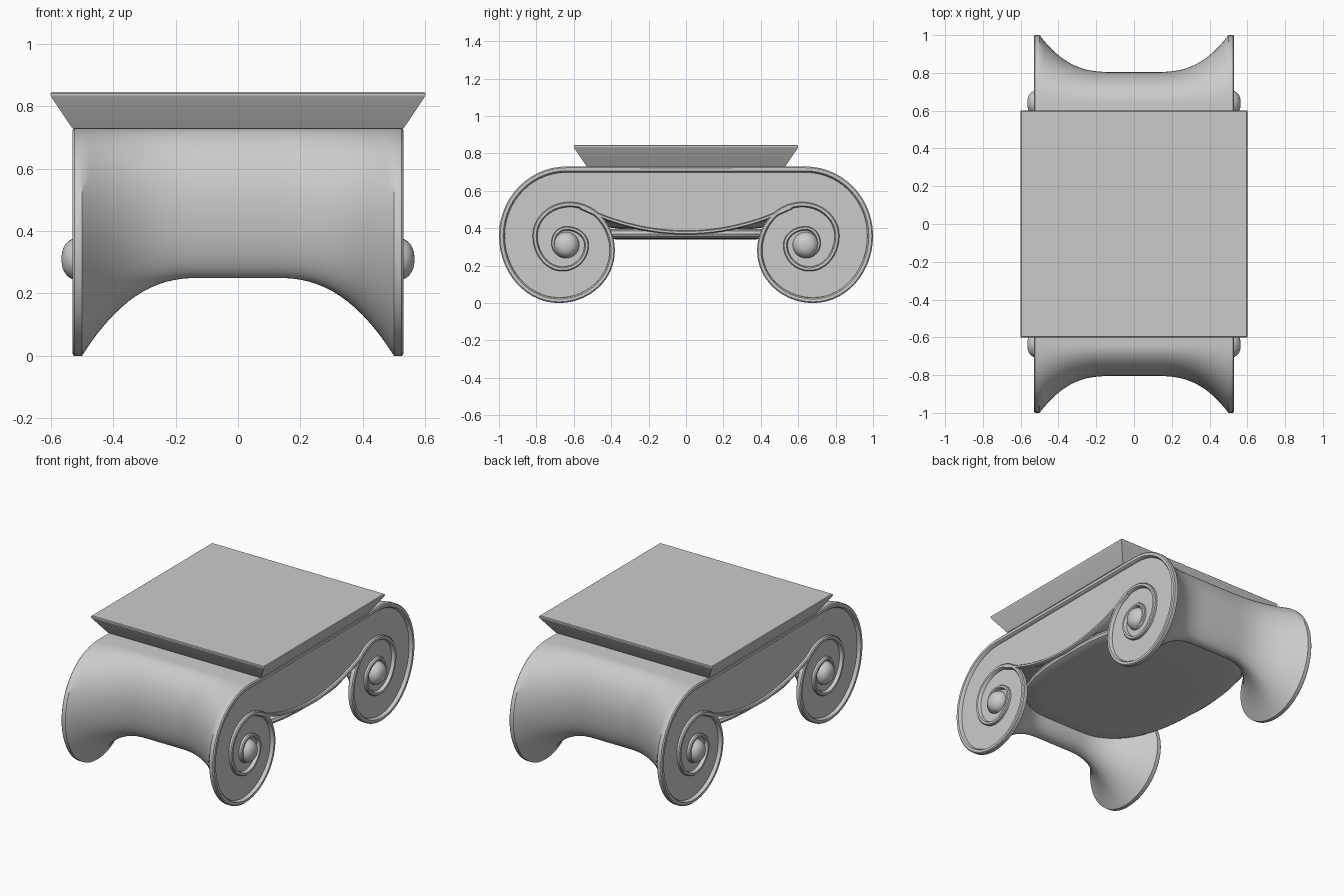
import bpy, bmesh, math
from mathutils import Vector

if "Cube" in bpy.data.objects:
    bpy.data.objects.remove(bpy.data.objects["Cube"], do_unlink=True)

stone = bpy.data.materials.new("grey stone")
stone.use_nodes = True
stone.diffuse_color = (0.6, 0.6, 0.6, 1)
stone.node_tree.nodes["Principled BSDF"].inputs["Base Color"].default_value = (0.6, 0.6, 0.6, 1)


def loft(name, sections, angle=35):
    """Skin a list of equally long closed point rings and cap the ends."""
    bm = bmesh.new()
    rows = [[bm.verts.new(p) for p in s] for s in sections]
    n = len(rows[0])
    for a, b in zip(rows, rows[1:]):
        for i in range(n):
            j = (i + 1) % n
            bm.faces.new((a[i], a[j], b[j], b[i]))
    bm.faces.new(rows[0])
    bm.faces.new(rows[-1])
    bmesh.ops.recalc_face_normals(bm, faces=bm.faces)
    mesh = bpy.data.meshes.new(name)
    bm.to_mesh(mesh)
    bm.free()
    mesh.materials.append(stone)
    obj = bpy.data.objects.new(name, mesh)
    bpy.context.collection.objects.link(obj)
    bpy.ops.object.select_all(action='DESELECT')
    obj.select_set(True)
    bpy.context.view_layer.objects.active = obj
    bpy.ops.object.shade_smooth_by_angle(angle=math.radians(angle))
    return obj


def scroll(keys, steps=14):
    """Quarter ellipses through points at top, outer, bottom, inner, top..."""
    pts = []
    for i, (p, q) in enumerate(zip(keys, keys[1:])):
        c = Vector((p[0], q[1])) if i % 2 == 0 else Vector((q[0], p[1]))
        for k in range(steps):
            t = k / steps * math.pi / 2
            pts.append(c + (Vector(p) - c) * math.cos(t) + (Vector(q) - c) * math.sin(t))
    return pts + [Vector(keys[-1])]


# Scroll key points (y, z) at the faces and at the waist of the body
FACE = [(.64, .73), (1, .36), (.68, 0), (.38, .28), (.62, .54), (.82, .36),
        (.66, .17), (.52, .31), (.64, .41), (.72, .32), (.64, .24)]
WAIST = [(.64, .73), (.805, .48), (.72, .25), (.64, .36), (.7, .5)]


def band(y):
    return .375 + .43 * y * y


def section(x):
    flare = min(1, max(0, (abs(x) - .12) / .38))
    fy, fz = flare ** 2.6, flare ** 2.4
    keys = [(w[0] + (e[0] - w[0]) * fy, w[1] + (e[1] - w[1]) * fz) for w, e in zip(WAIST, FACE)]
    half = scroll(keys)[:-8]
    end = half[-1]
    sag = (end.y - .375) / end.x ** 2
    half += [Vector((end.x * k / 8, .375 + sag * (end.x * k / 8) ** 2)) for k in range(7, 0, -1)]
    ring = [(x, p.x, p.y) for p in half] + [(x, 0, band(0))]
    return ring + [(x, -p.x, p.y) for p in reversed(half)]


# Body with its two flaring side rolls
xs = [i * .5 / 20 for i in range(-20, 21)]
loft("scroll_body", [section(x) for x in [-.51] + xs + [.51]])


def ridge(name, path, side, width, taper=0):
    """Raised moulding on a side face, lying to the right of its path."""
    rows = []
    for i, p in enumerate(path):
        d = (path[min(i + 1, len(path) - 1)] - path[max(i - 1, 0)]).normalized()
        n = Vector((d.y, -d.x))
        w = width * (1 - taper * i / len(path))
        prof = [(0, .5), (0, .524), (.2, .53), (.7, .53), (.9, .522), (1, .5)]
        rows.append([(side * x, p.x + n.x * w * a, p.y + n.y * w * a) for a, x in prof])
    return loft(name, rows)


top_line = [Vector((.64 * k / 6, .73)) for k in range(6)]
spiral = top_line + scroll(FACE)
sweep = [Vector((y, band(y) + .012)) for y in (-.56 + 1.12 * k / 40 for k in range(41))]
for side, sname in ((1, "left"), (-1, "right")):
    # Spiral mouldings and the lower edge of the band
    for flip, ename in ((1, "back"), (-1, "front")):
        obj = ridge(f"{sname}_{ename}_spiral", spiral, side, .034, .4)
        if flip < 0:
            for v in obj.data.vertices:
                v.co.y *= -1
            obj.data.flip_normals()
        # Domed eye in the middle of each spiral
        rows = []
        for k in range(11):
            t = math.pi / 2 * min(k / 10, .98)
            r, x = .07 * math.cos(t) ** .8, .505 + .06 * math.sin(t)
            rows.append([(side * x, flip * .64 + r * math.cos(a * math.pi / 16),
                          .31 + r * math.sin(a * math.pi / 16)) for a in range(32)])
        loft(f"{sname}_{ename}_eye", rows)
    ridge(f"{sname}_band_edge", sweep, side, .022)


def rounded(scale, z):
    """Ring between an ellipse and a rectangle, running into the rolls."""
    ring = []
    for k in range(64):
        c, s = math.cos(k * math.pi / 32), math.sin(k * math.pi / 32)
        ring.append((.515 * scale * math.copysign(abs(c) ** .75, c),
                     .7 * scale * math.copysign(abs(s) ** .75, s), z))
    return ring


# Shallow cushion under the body
profile = [(.3, .34), (.8, .342), (.95, .346), (.985, .355), (1, .37), (.99, .385), (.94, .395)]
loft("cushion", [rounded(s, z) for s, z in profile])

# Square top slab with sloping sides
slab = [(.53, .728), (.597, .828), (.6, .834), (.6, .841), (.596, .845)]
loft("top_slab", [[(sx * h, sy * h, z) for sx, sy in ((1, 1), (-1, 1), (-1, -1), (1, -1))]
                  for h, z in slab], angle=20)
